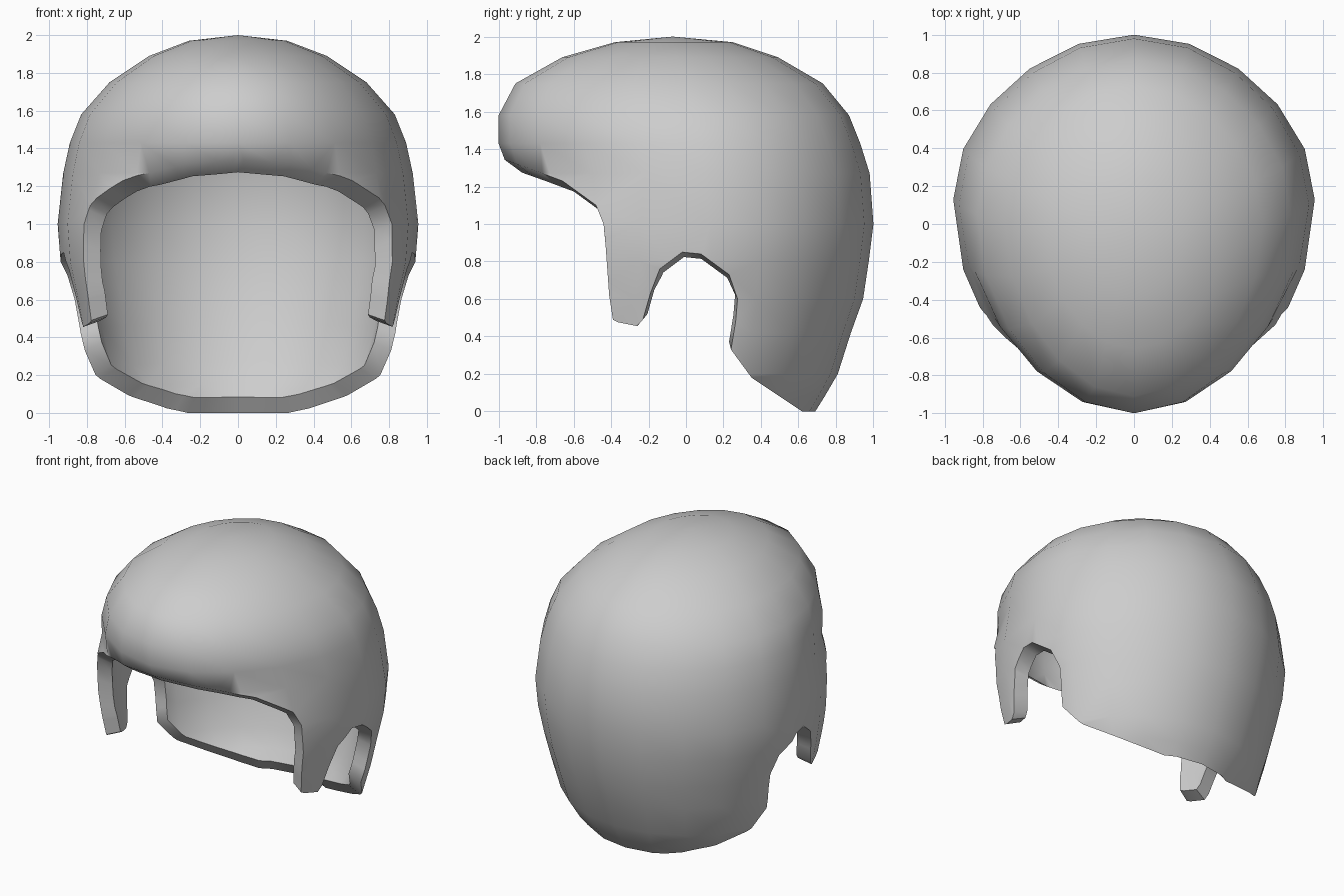
import bpy
import bmesh
from math import sin, cos, tau
from mathutils import Vector

cube = bpy.data.objects.get("Cube")
if cube:
    bpy.data.objects.remove(cube, do_unlink=True)

SEGMENTS = 20
THICKNESS = 0.1


def make_material(name, colour):
    mat = bpy.data.materials.new(name)
    mat.use_nodes = True
    mat.diffuse_color = colour
    mat.node_tree.nodes["Principled BSDF"].inputs["Base Color"].default_value = colour
    return mat


def make_object(name, bm, mat):
    bmesh.ops.recalc_face_normals(bm, faces=bm.faces)
    mesh = bpy.data.meshes.new(name)
    bm.to_mesh(mesh)
    bm.free()
    mesh.materials.append(mat)
    obj = bpy.data.objects.new(name, mesh)
    bpy.context.collection.objects.link(obj)
    return obj


def outward(co):
    # Direction away from the middle of the head, as on an ellipsoid
    return Vector((co.x / 0.81, (co.y - 0.1) / 1.21, (co.z - 0.9) / 1.21)).normalized()


grey = make_material("mid grey", (0.61, 0.61, 0.61, 1))
cut_mark = make_material("cut marker", (0.61, 0.61, 0.61, 1))

# Egg-shaped rings of the dome: height, half width, front y, back y, widest y
rings = [
    (1.97, 0.26, -0.38, 0.25, -0.07),
    (1.89, 0.47, -0.66, 0.49, -0.05),
    (1.75, 0.68, -0.91, 0.73, 0.0),
    (1.58, 0.83, -1.0, 0.87, 0.05),
    (1.43, 0.89, -1.0, 0.93, 0.08),
    (1.27, 0.925, -0.94, 0.98, 0.1),
    (1.0, 0.955, -1.08, 1.0, 0.13),
    (0.8, 0.94, -1.12, 0.975, 0.13),
    (0.6, 0.895, -1.15, 0.945, 0.12),
    (0.42, 0.86, -1.12, 0.88, 0.12),
    (0.2, 0.8, -0.95, 0.81, 0.12),
    (0.08, 0.72, -0.9, 0.74, 0.12),
    (0.0, 0.62, -0.85, 0.69, 0.12),
    (-0.1, 0.5, -0.8, 0.62, 0.12),
]

# Closed dome lofted from the rings, slightly pinched on the diagonals
bm = bmesh.new()
loops = []
for z, width, front, back, mid in rings:
    loop = []
    for i in range(SEGMENTS):
        a = tau * i / SEGMENTS
        reach = back - mid if sin(a) > 0 else mid - front
        pinch = 1 - 0.02 * sin(2 * a) ** 2
        loop.append(bm.verts.new((pinch * width * cos(a), mid + pinch * reach * sin(a), z)))
    loops.append(loop)
apex = bm.verts.new((0, -0.07, 2.0))
for i in range(SEGMENTS):
    j = (i + 1) % SEGMENTS
    bm.faces.new((apex, loops[0][i], loops[0][j]))
    for upper, lower in zip(loops, loops[1:]):
        bm.faces.new((upper[i], lower[i], lower[j], upper[j]))
bm.faces.new(loops[-1])
shell = make_object("helmet_shell", bm, grey)

# Side outline of the lower edge: brow, cheek tab, ear notch, neck guard
outline = [
    (-1.3, 1.46), (-0.96, 1.34), (-0.82, 1.29), (-0.66, 1.23), (-0.48, 1.1),
    (-0.44, 1.0), (-0.43, 0.9), (-0.41, 0.62), (-0.39, 0.49), (-0.36, 0.475),
    (-0.26, 0.455), (-0.23, 0.49), (-0.19, 0.63), (-0.14, 0.76), (-0.02, 0.85),
    (0.08, 0.84), (0.23, 0.73), (0.275, 0.6), (0.265, 0.48), (0.24, 0.33),
    (0.35, 0.18), (0.62, 0.0), (1.3, 0.0), (1.3, -0.4), (-1.3, -0.4),
]
bm = bmesh.new()
sides = [[bm.verts.new((x, y, z)) for y, z in outline] for x in (-1.5, 1.5)]
for side in sides:
    bm.faces.new(side)
for i in range(len(outline)):
    j = (i + 1) % len(outline)
    bm.faces.new((sides[0][i], sides[0][j], sides[1][j], sides[1][i]))
cutter = make_object("edge_cutter", bm, cut_mark)
cutter.hide_render = True

# Trim the dome with the outline
trim = shell.modifiers.new("trim", "BOOLEAN")
trim.operation = "DIFFERENCE"
trim.solver = "EXACT"
trim.material_mode = "TRANSFER"
trim.object = cutter
bpy.context.view_layer.objects.active = shell
bpy.ops.object.modifier_apply(modifier=trim.name)
bpy.data.objects.remove(cutter, do_unlink=True)

# Open the underside, then give the skin its thickness and rim
mesh = shell.data
marked = [i for i, m in enumerate(mesh.materials) if m == cut_mark]
bm = bmesh.new()
bm.from_mesh(mesh)
cut_faces = [f for f in bm.faces if f.material_index in marked]
bmesh.ops.delete(bm, geom=cut_faces, context="FACES")
bmesh.ops.remove_doubles(bm, verts=bm.verts, dist=0.012)
bmesh.ops.triangulate(bm, faces=[f for f in bm.faces if len(f.verts) > 4])
outer_faces = list(bm.faces)
rim_edges = [e for e in bm.edges if e.is_boundary]
inner = {}
for v in list(bm.verts):
    offset = -outward(v.co) * THICKNESS
    if v.is_boundary and v.co.z > 0.7:
        offset.z -= 0.03
    inner[v] = bm.verts.new(v.co + offset)
for f in outer_faces:
    bm.faces.new([inner[v] for v in reversed(f.verts)])
for e in rim_edges:
    loop = e.link_loops[0]
    a, b = loop.vert, loop.link_loop_next.vert
    bm.faces.new((b, a, inner[a], inner[b]))
for f in bm.faces:
    f.material_index = 0
bm.to_mesh(mesh)
bm.free()
mesh.materials.clear()
mesh.materials.append(grey)
bpy.data.materials.remove(cut_mark)

# Smooth skin with a crisp rim
bpy.ops.object.select_all(action="DESELECT")
shell.select_set(True)
bpy.ops.object.shade_smooth_by_angle(angle=0.9)
